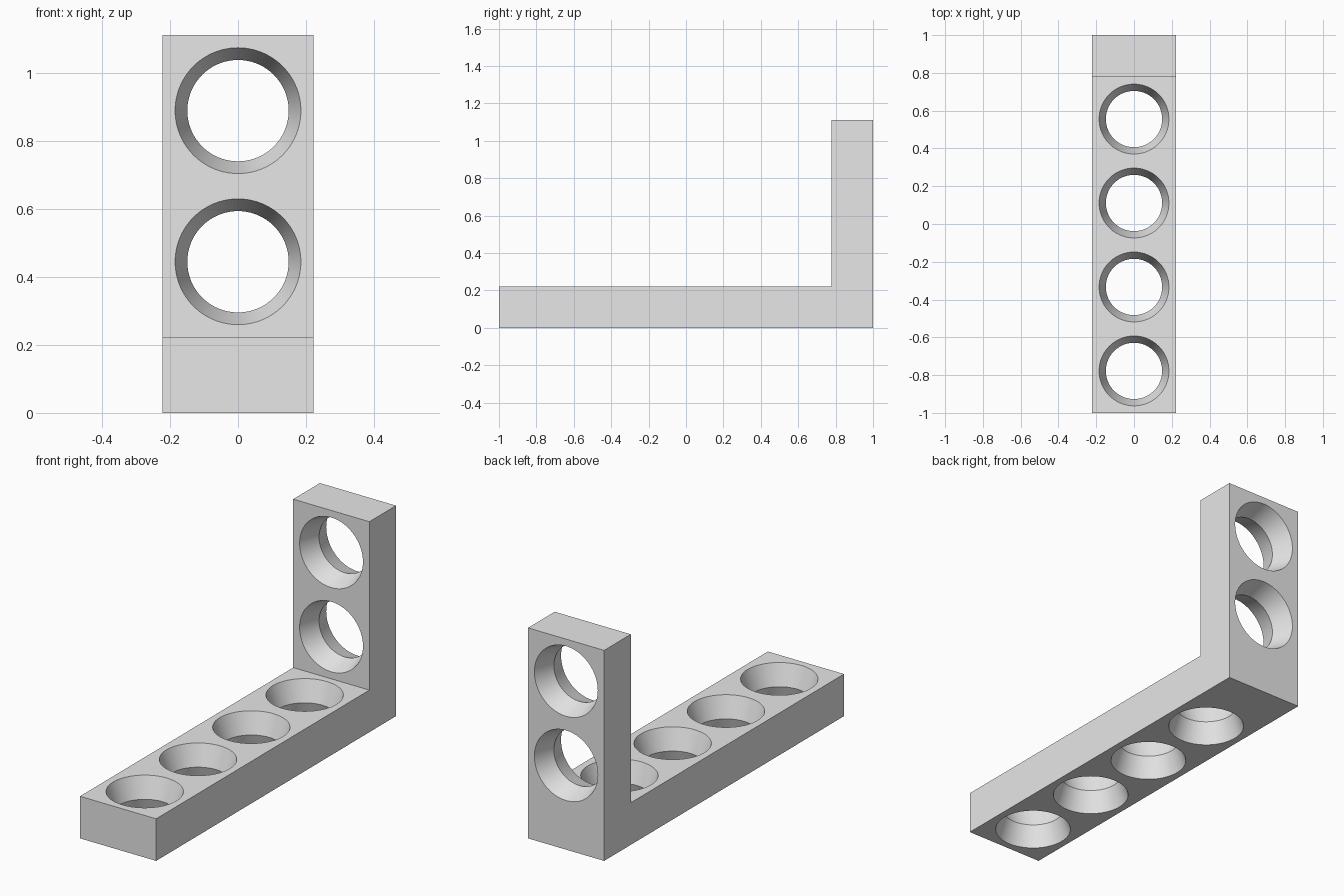
import bpy
import bmesh
import math
from mathutils import Matrix, Vector

if "Cube" in bpy.data.objects:
    bpy.data.objects.remove(bpy.data.objects["Cube"], do_unlink=True)

U = 2 / 9              # plate thickness; the whole part is nine thick
RIM, WAIST = 0.185, 0.149
SEGMENTS = 96

grey = bpy.data.materials.new("light_grey")
grey.use_nodes = True
grey.diffuse_color = (0.8, 0.8, 0.8, 1)
grey.node_tree.nodes["Principled BSDF"].inputs["Base Color"].default_value = (0.8, 0.8, 0.8, 1)


def make_object(name, bm):
    bmesh.ops.recalc_face_normals(bm, faces=bm.faces)
    mesh = bpy.data.meshes.new(name)
    bm.to_mesh(mesh)
    bm.free()
    mesh.materials.append(grey)
    obj = bpy.data.objects.new(name, mesh)
    bpy.context.collection.objects.link(obj)
    return obj


def add_hourglass(bm, matrix):
    """Closed double cone, narrow in the middle, a little longer than the plate."""
    half = U / 2
    reach = half * 1.15
    wide = WAIST + (RIM - WAIST) * 1.15
    rings = []
    for r, z in ((wide, -reach), (WAIST, 0), (wide, reach)):
        ring = []
        for i in range(SEGMENTS):
            a = math.tau * i / SEGMENTS
            ring.append(bm.verts.new(matrix @ Vector((r * math.cos(a), r * math.sin(a), z))))
        rings.append(ring)
    for low, high in zip(rings, rings[1:]):
        for i in range(SEGMENTS):
            j = (i + 1) % SEGMENTS
            bm.faces.new((low[i], low[j], high[j], high[i]))
    bm.faces.new(rings[0][::-1])
    bm.faces.new(rings[-1])


# L-shaped body: side profile extruded across the width
bm = bmesh.new()
profile = [(-1, 0), (1, 0), (1, 5 * U), (1 - U, 5 * U), (1 - U, U), (-1, U)]
face = bm.faces.new([bm.verts.new((-U, y, z)) for y, z in profile])
side = bmesh.ops.extrude_face_region(bm, geom=[face])["geom"]
bmesh.ops.translate(bm, vec=(2 * U, 0, 0),
                    verts=[v for v in side if isinstance(v, bmesh.types.BMVert)])
bracket = make_object("angle_bracket", bm)

# Holes: four through the base, two through the upright
bm = bmesh.new()
for i in range(4):
    add_hourglass(bm, Matrix.Translation((0, -1 + U * (1 + 2 * i), U / 2)))
for i in range(2):
    add_hourglass(bm, Matrix.Translation((0, 1 - U / 2, U * (2 + 2 * i)))
                  @ Matrix.Rotation(math.pi / 2, 4, "X"))
cutter = make_object("hole_cutter", bm)
cutter.hide_render = True

cut = bracket.modifiers.new("holes", "BOOLEAN")
cut.operation = "DIFFERENCE"
cut.solver = "EXACT"
cut.object = cutter

bpy.ops.object.select_all(action="DESELECT")
bracket.select_set(True)
bpy.context.view_layer.objects.active = bracket
bpy.ops.object.modifier_apply(modifier=cut.name)
bpy.data.objects.remove(cutter, do_unlink=True)

# Smooth cones, crisp rims and waists
bpy.ops.object.shade_smooth_by_angle(angle=math.radians(25))
